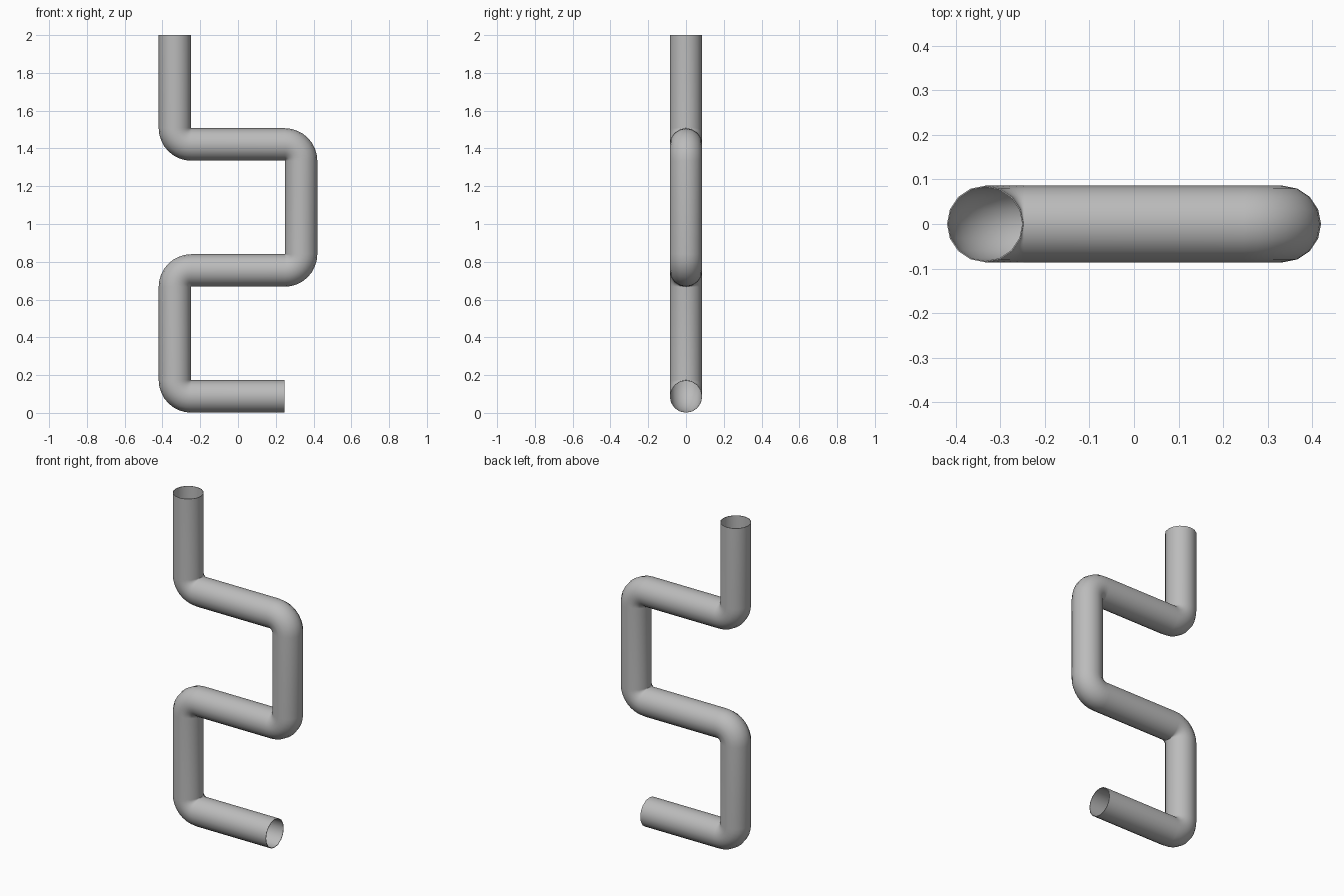
import bpy
import bmesh
from math import cos, sin, tau
from mathutils import Vector

cube = bpy.data.objects.get("Cube")
if cube:
    bpy.data.objects.remove(cube)

RADIUS, WALL, BEND = 0.086, 0.003, 0.087
SIDES, STEPS = 16, 8
SIDE_X, LOW, PITCH = 0.334, 0.087, 0.667

steel = bpy.data.materials.new("grey_metal")
steel.use_nodes = True
grey = (0.5, 0.5, 0.5, 1)
steel.diffuse_color = grey
steel.node_tree.nodes["Principled BSDF"].inputs["Base Color"].default_value = grey

# Corners of the serpentine centreline, from the low end to the top
mid, high = LOW + PITCH, LOW + 2 * PITCH
corners = [Vector((x, 0, z)) for x, z in (
    (0.247, LOW), (-SIDE_X, LOW), (-SIDE_X, mid), (SIDE_X, mid),
    (SIDE_X, high), (-SIDE_X, high), (-SIDE_X, 2))]

# Centreline stations (point, direction) with each corner rounded
path = [(corners[0], (corners[1] - corners[0]).normalized())]
for before, corner, after in zip(corners, corners[1:], corners[2:]):
    d_in = (corner - before).normalized()
    d_out = (after - corner).normalized()
    centre = corner + (d_out - d_in) * BEND
    for i in range(STEPS + 1):
        a = tau / 4 * i / STEPS
        path.append((centre + (d_in * sin(a) - d_out * cos(a)) * BEND,
                     d_in * cos(a) + d_out * sin(a)))
path.append((corners[-1], (corners[-1] - corners[-2]).normalized()))

bm = bmesh.new()
across = Vector((0, 1, 0))


def ring(point, direction, radius):
    normal = across.cross(direction)
    return [bm.verts.new(point + (across * cos(tau * i / SIDES)
                                  + normal * sin(tau * i / SIDES)) * radius)
            for i in range(SIDES)]


# Outer skin one way, inner skin back, joined at both open rims
rings = [ring(p, d, RADIUS) for p, d in path]
rings += [ring(p, d, RADIUS - WALL) for p, d in reversed(path)]
for a, b in zip(rings, rings[1:] + rings[:1]):
    for i in range(SIDES):
        j = (i + 1) % SIDES
        bm.faces.new((a[i], a[j], b[j], b[i]))
bmesh.ops.recalc_face_normals(bm, faces=bm.faces)

mesh = bpy.data.meshes.new("bent_pipe")
bm.to_mesh(mesh)
bm.free()
mesh.materials.append(steel)
pipe = bpy.data.objects.new("bent_pipe", mesh)
bpy.context.collection.objects.link(pipe)

# Smooth skin with crisp rims
bpy.ops.object.select_all(action="DESELECT")
pipe.select_set(True)
bpy.context.view_layer.objects.active = pipe
bpy.ops.object.shade_smooth_by_angle(angle=tau / 9)
